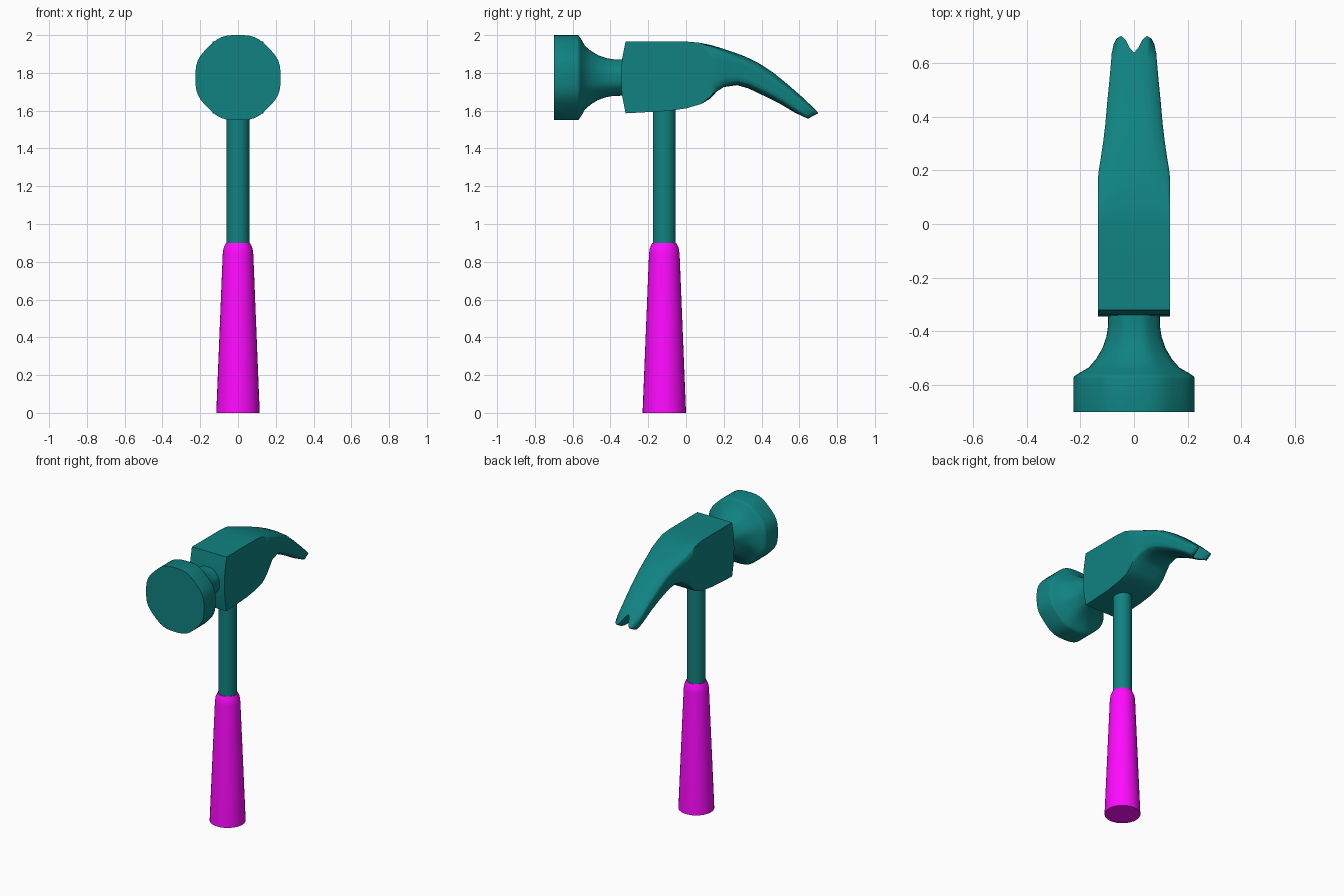
import bpy, bmesh, math
from mathutils import Vector

if "Cube" in bpy.data.objects:
    bpy.data.objects.remove(bpy.data.objects["Cube"])


def material(name, rgb):
    m = bpy.data.materials.new(name)
    m.diffuse_color = (*rgb, 1)
    m.use_nodes = True
    m.node_tree.nodes["Principled BSDF"].inputs["Base Color"].default_value = m.diffuse_color
    return m


STEEL = material("teal_steel", (0.005, 0.225, 0.22))
RUBBER = material("magenta_rubber", (1.0, 0.003, 1.0))


def finish(bm, name, mat, angle=35):
    bmesh.ops.remove_doubles(bm, verts=bm.verts, dist=1e-5)
    bmesh.ops.recalc_face_normals(bm, faces=bm.faces)
    mesh = bpy.data.meshes.new(name)
    bm.to_mesh(mesh)
    bm.free()
    mesh.materials.append(mat)
    ob = bpy.data.objects.new(name, mesh)
    bpy.context.collection.objects.link(ob)
    bpy.ops.object.select_all(action='DESELECT')
    ob.select_set(True)
    bpy.context.view_layer.objects.active = ob
    bpy.ops.object.shade_smooth_by_angle(angle=math.radians(angle))
    return ob


def lathe(name, profile, place, mat, sides=32, wobble=0.0, angle=35):
    """Closed ring loft; profile is (radius, height), place maps (a, b, h) to 3D."""
    bm = bmesh.new()
    rings = []
    for r, h in profile:
        ring = []
        for k in range(sides):
            a = 2 * math.pi * k / sides
            q = r * (1 - wobble * math.cos(8 * a))
            ring.append(bm.verts.new(place(q * math.cos(a), q * math.sin(a), h)))
        rings.append(ring)
    for lo, hi in zip(rings, rings[1:]):
        for k in range(sides):
            n = (k + 1) % sides
            bm.faces.new((lo[k], lo[n], hi[n], hi[k]))
    bm.faces.new(rings[0])
    bm.faces.new(rings[-1])
    return finish(bm, name, mat, angle)


# Handle: grip and shaft
upright = lambda a, b, h: (a, b - 0.115, h)
lathe("grip", [(0.115, 0), (0.081, 0.84), (0.077, 0.87), (0.064, 0.90)], upright, RUBBER)
lathe("shaft", [(0.06, 0.88), (0.06, 1.68)], upright, STEEL)

# Striking face and flared neck, slightly octagonal
lathe("striking_face",
      [(0.2285, -0.70), (0.2285, -0.575), (0.226, -0.568), (0.208, -0.556), (0.171, -0.535),
       (0.143, -0.503), (0.120, -0.465), (0.104, -0.42), (0.098, -0.38), (0.096, -0.29)],
      lambda a, b, h: (a, h, 1.775 + b), STEEL, sides=48, wobble=0.013, angle=50)

# Head block and claw: top and bottom side-view outlines (y, z), lofted together
TOP = [(-.32, 1.967), (-.1, 1.967), (0, 1.966), (.07, 1.96), (.13, 1.948), (.19, 1.93), (.25, 1.91),
       (.31, 1.888), (.38, 1.855), (.46, 1.803), (.54, 1.738), (.62, 1.668), (.703, 1.588)]
BOTTOM = [(-.32, 1.586), (-.1, 1.598), (0, 1.612), (.08, 1.635), (.13, 1.665), (.165, 1.703), (.2, 1.725),
          (.27, 1.735), (.33, 1.718), (.42, 1.675), (.5, 1.635), (.575, 1.59), (.645, 1.557)]
WIDTH = [.135] * 5 + [.133, .124, .115, .107, .100, .092, .085, .080]
U = [-1, -.93, -.82, -.6, -.38, -.2, 0, .2, .38, .6, .82, .93, 1]
T = [0, .25, .5, .75, 1]
NOTCH = {0: .78, .2: .55, .38: .2, .6: 0, .82: .08, .93: .27, 1: .7}
LAST = len(TOP) - 1


def section(i, u, t):
    k = min(max((i - 3) / 6, 0), 1)                     # edges soften along the claw
    t = .5 + (t - .5) * (1 - .45 * k * abs(u) ** 4)
    y, z = Vector(TOP[i]).lerp(Vector(BOTTOM[i]), t)
    if i == 0:
        y -= .025 * (1 - (2 * t - 1) ** 2)              # bulged front of the block
    return Vector((u * WIDTH[i], y, z))


def point(i, u, t):
    p = section(i, u, t)
    if i == LAST:                                       # nail notch and round tines
        p = p.lerp(section(i - 1, u, t), NOTCH[abs(u)])
    return p


def patch(bm, rows, cols, fn):
    g = [[bm.verts.new(fn(r, c)) for c in cols] for r in rows]
    for a, b in zip(g, g[1:]):
        for j in range(len(cols) - 1):
            bm.faces.new((a[j], a[j + 1], b[j + 1], b[j]))


bm = bmesh.new()
stations = range(LAST + 1)
for t in (0, 1):
    patch(bm, stations, U, lambda i, u: point(i, u, t))
for u in (-1, 1):
    patch(bm, stations, T, lambda i, t: point(i, u, t))
for i in (0, LAST):
    patch(bm, U, T, lambda u, t: point(i, u, t))
finish(bm, "head_and_claw", STEEL, 72)
